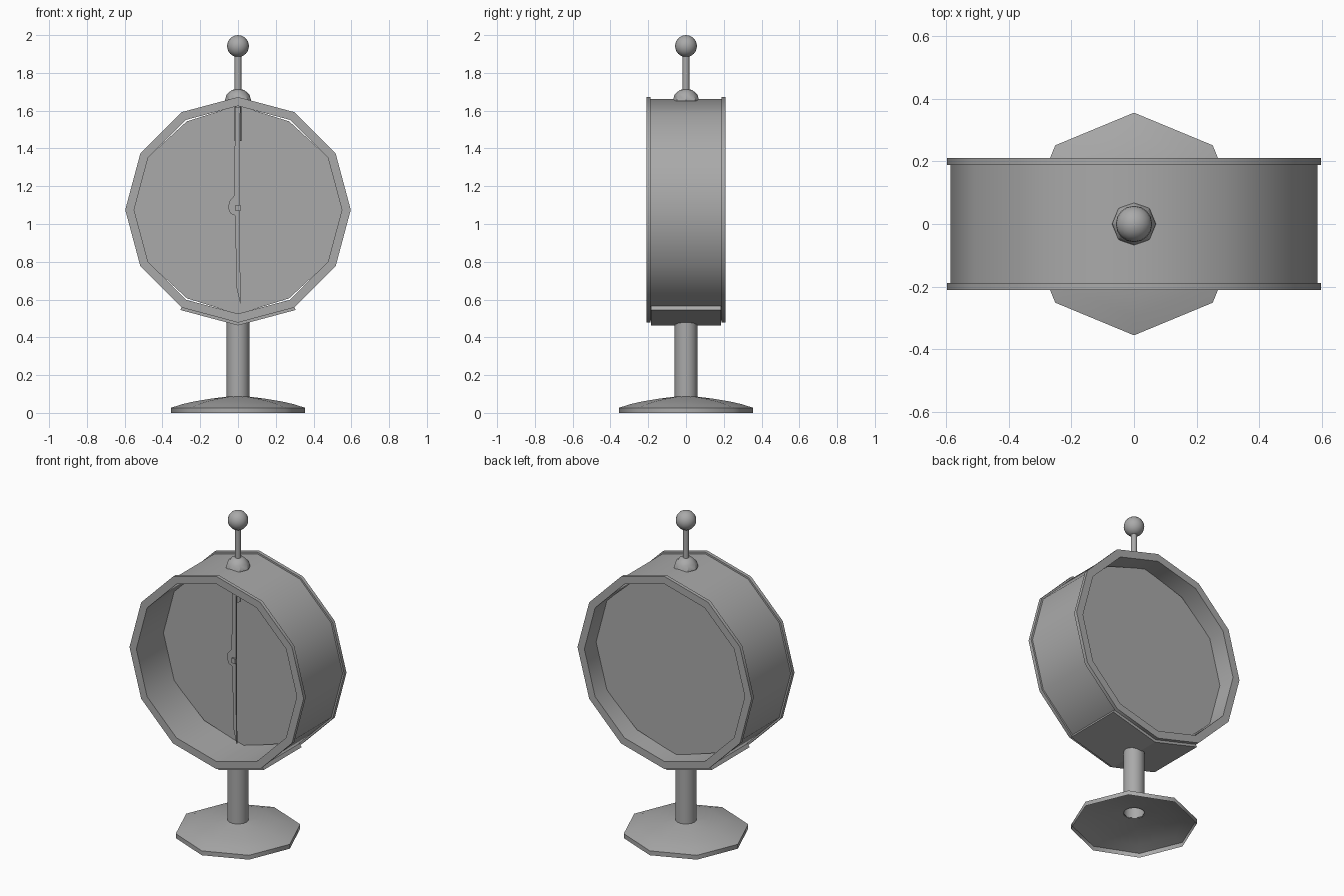
import bpy, bmesh, math

cube = bpy.data.objects.get("Cube")
if cube:
    bpy.data.objects.remove(cube, do_unlink=True)

GREY = (0.4, 0.4, 0.4, 1)
grey = bpy.data.materials.new("plain grey")
grey.use_nodes = True
grey.diffuse_color = GREY
grey.node_tree.nodes["Principled BSDF"].inputs["Base Color"].default_value = GREY

CENTRE = 1.075  # height of the drum's axis


def finish(name, bm, angle=35):
    bmesh.ops.remove_doubles(bm, verts=bm.verts, dist=0.0001)
    bmesh.ops.recalc_face_normals(bm, faces=bm.faces)
    mesh = bpy.data.meshes.new(name)
    bm.to_mesh(mesh)
    bm.free()
    mesh.materials.append(grey)
    obj = bpy.data.objects.new(name, mesh)
    bpy.context.collection.objects.link(obj)
    bpy.ops.object.select_all(action='DESELECT')
    obj.select_set(True)
    bpy.context.view_layer.objects.active = obj
    bpy.ops.object.shade_smooth_by_angle(angle=math.radians(angle))
    return obj


def lathe(name, profile, sides, closed=False, along_y=False, first=0, count=None, angle=35):
    """Sweep (radius, height) points round z, or round the drum axis."""
    bm = bmesh.new()
    full = count is None
    count = sides if full else count
    rings = []
    for i in range(count if full else count + 1):
        a = math.tau * (first + i) / sides
        ring = []
        for r, h in profile:
            p = (r * math.sin(a), h, CENTRE + r * math.cos(a)) if along_y \
                else (r * math.sin(a), r * math.cos(a), h)
            ring.append(bm.verts.new(p))
        rings.append(ring)
    n = len(profile)
    for i in range(count):
        a, b = rings[i], rings[(i + 1) % len(rings)]
        for j in range(n if closed else n - 1):
            k = (j + 1) % n
            bm.faces.new((a[j], b[j], b[k], a[k]))
    if not full and closed:
        bm.faces.new(rings[0])
        bm.faces.new(rings[-1])
    return finish(name, bm, angle)


def plate(name, outline, y, thickness):
    """Extrude an x, z outline along y."""
    bm = bmesh.new()
    face = bm.faces.new([bm.verts.new((x, y - thickness / 2, z)) for x, z in outline])
    out = bmesh.ops.extrude_face_region(bm, geom=[face])
    verts = [v for v in out["geom"] if isinstance(v, bmesh.types.BMVert)]
    bmesh.ops.translate(bm, verts=verts, vec=(0, thickness, 0))
    return finish(name, bm)


# Stand: hollow octagonal foot and open column
lathe("foot", [(0.355, 0), (0.355, 0.027), (0.295, 0.046), (0.23, 0.061),
               (0.145, 0.075), (0.06, 0.086)], 8, angle=50)
lathe("column", [(0.06, 0.083), (0.06, 0.49)], 16)

# Curved saddle under the drum
lathe("saddle", [(0.588, -0.185), (0.612, -0.185), (0.612, 0.185), (0.588, 0.185)],
      12, closed=True, along_y=True, first=5, count=2, angle=20)

# Thick drum with a raised rim at each end and a straight bore
half = [(0.55, 0.21), (0.597, 0.21), (0.597, 0.188), (0.586, 0.188)]
lathe("drum", half + [(r, -y) for r, y in reversed(half)], 12, closed=True, along_y=True)

# Dial, trimmed at four corners so a sliver of light passes
corners = [(math.tau * i / 12, 0.541 if i in (1, 5, 7, 11) else 0.553) for i in range(12)]
plate("dial", [(r * math.sin(a), CENTRE + r * math.cos(a)) for a, r in corners], 0.075, 0.04)

# Needle in front of the rod, with a rounded boss and a small pin
plate("needle", [(-0.015, 1.62), (0.012, 1.62), (0.01, 0.9), (0.014, 0.57), (-0.007, 0.66),
                 (-0.016, 1.045), (-0.04, 1.055), (-0.052, 1.085), (-0.046, 1.12),
                 (-0.02, 1.15)], -0.03, 0.008)
plate("needle_pin", [(-0.014, 1.07), (0.012, 1.07), (0.012, 1.1), (-0.014, 1.1)], -0.038, 0.014)

# Top mount: dome, rod reaching into the drum, and ball
dome = [(0.07 * math.cos(t), 1.652 + 0.065 * math.sin(t))
        for t in (0, math.pi / 6, math.pi / 3, math.pi / 2)]
lathe("dome", [(0, 1.652)] + dome, 8)
lathe("rod", [(0, 1.44), (0.018, 1.44), (0.018, 1.91), (0, 1.91)], 12)
ball = bmesh.new()
bmesh.ops.create_uvsphere(ball, u_segments=16, v_segments=12, radius=0.058)
bmesh.ops.translate(ball, verts=ball.verts, vec=(0, 0, 1.942))
finish("ball", ball)
